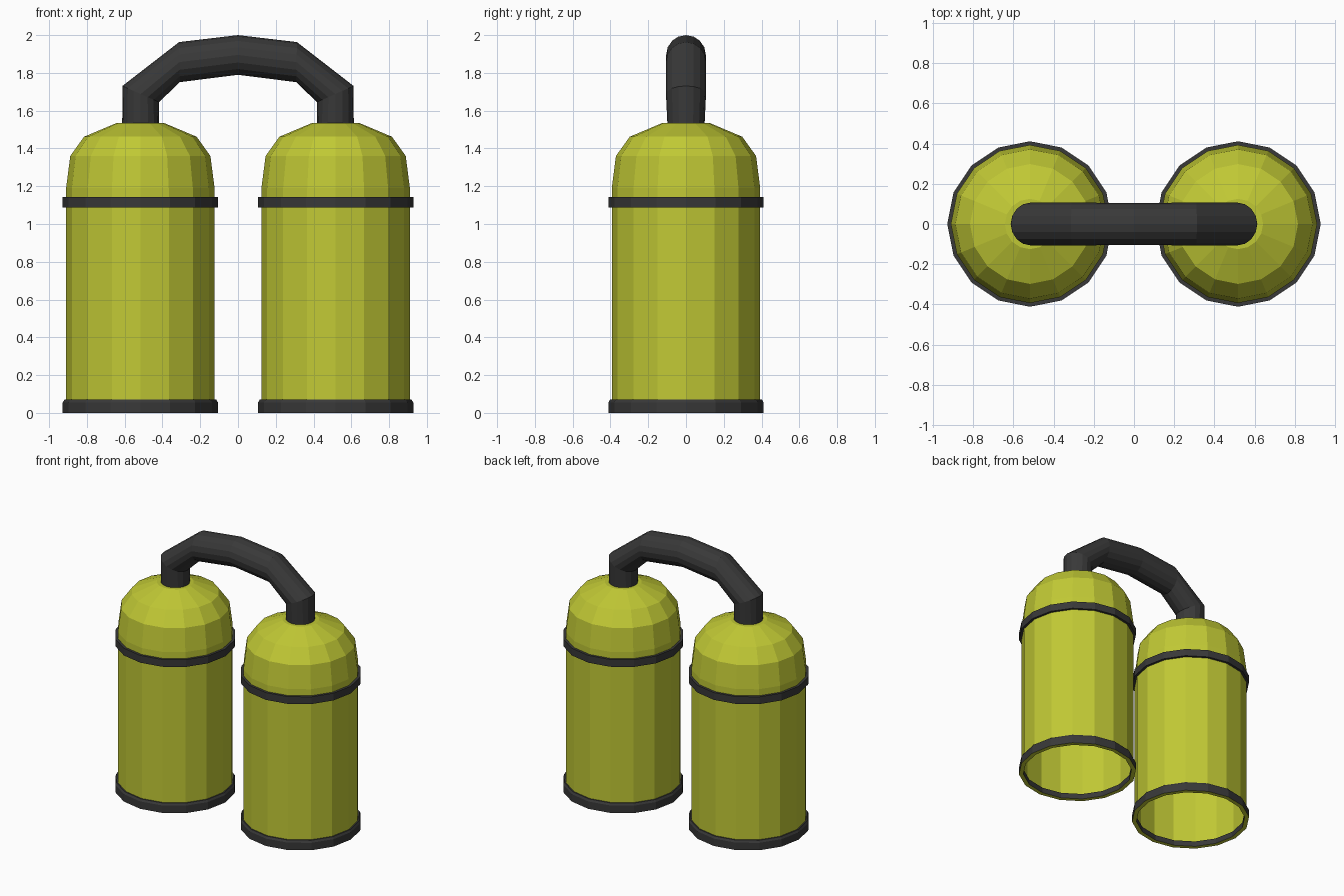
import bpy, bmesh
from math import cos, sin, pi
from mathutils import Vector

if "Cube" in bpy.data.objects:
    bpy.data.objects.remove(bpy.data.objects["Cube"])

SIDES = 16
TANK_X = 0.517


def material(name, color):
    m = bpy.data.materials.new(name)
    m.diffuse_color = (*color, 1)
    m.use_nodes = True
    m.node_tree.nodes["Principled BSDF"].inputs["Base Color"].default_value = m.diffuse_color
    return m


yellow = material("yellow_paint", (0.53, 0.58, 0.035))
black = material("black_rubber", (0.04, 0.04, 0.04))


def skin(name, rings, mat, cap_end=False, loop=False):
    """Join successive rings of points with flat quads."""
    bm = bmesh.new()
    rows = [[bm.verts.new(p) for p in ring] for ring in rings]
    pairs = list(zip(rows, rows[1:]))
    if loop:
        pairs.append((rows[-1], rows[0]))
    for a, b in pairs:
        for i in range(SIDES):
            j = (i + 1) % SIDES
            bm.faces.new((a[i], a[j], b[j], b[i]))
    if cap_end:
        bm.faces.new(rows[-1])
    me = bpy.data.meshes.new(name)
    bm.to_mesh(me)
    bm.free()
    me.materials.append(mat)
    ob = bpy.data.objects.new(name, me)
    bpy.context.collection.objects.link(ob)
    return ob


def lathe(name, x, profile, mat, **kw):
    angles = [2 * pi * i / SIDES for i in range(SIDES)]
    rings = [[(x + r * cos(a), r * sin(a), z) for a in angles] for r, z in profile]
    return skin(name, rings, mat, **kw)


for side, x in (("left", -TANK_X), ("right", TANK_X)):
    # Hollow tank, open underneath, with a faceted dome
    lathe(side + "_tank", x, [(0.393, 0.04), (0.393, 1.19), (0.371, 1.36),
                              (0.298, 1.462), (0.125, 1.535)], yellow, cap_end=True)
    # Base band, with its inner lip and painted underside
    lathe(side + "_base_band", x, [(0.411, 0), (0.411, 0.055), (0.402, 0.07),
                                   (0.393, 0.07)], black)
    lathe(side + "_base_lip", x, [(0.393, 0.04), (0.38, 0.04), (0.38, 0)], black)
    lathe(side + "_base_underside", x, [(0.38, 0), (0.411, 0)], yellow)
    # Shoulder band
    lathe(side + "_shoulder_band", x, [(0.39, 1.088), (0.411, 1.088),
                                       (0.411, 1.142), (0.39, 1.142)], black)

# Connecting hose: (centre x, centre z, section direction x, z, radius)
half = [(0.515, 1.52, 1, 0, 0.098), (0.515, 1.688, 0.915, 0.404, 0.106),
        (0.31, 1.857, 0.02, 1, 0.106)]
path = [(-x, z, -dx, dz, r) for x, z, dx, dz, r in half]
path += [(0, 1.895, 0, 1, 0.105)] + half[::-1]
rings = []
for x, z, dx, dz, r in path:
    out = Vector((dx, 0, dz)).normalized()
    rings.append([Vector((x, 0, z)) + r * (cos(2 * pi * i / SIDES) * out
                  + sin(2 * pi * i / SIDES) * Vector((0, 1, 0))) for i in range(SIDES)])
skin("connecting_hose", rings, black)
